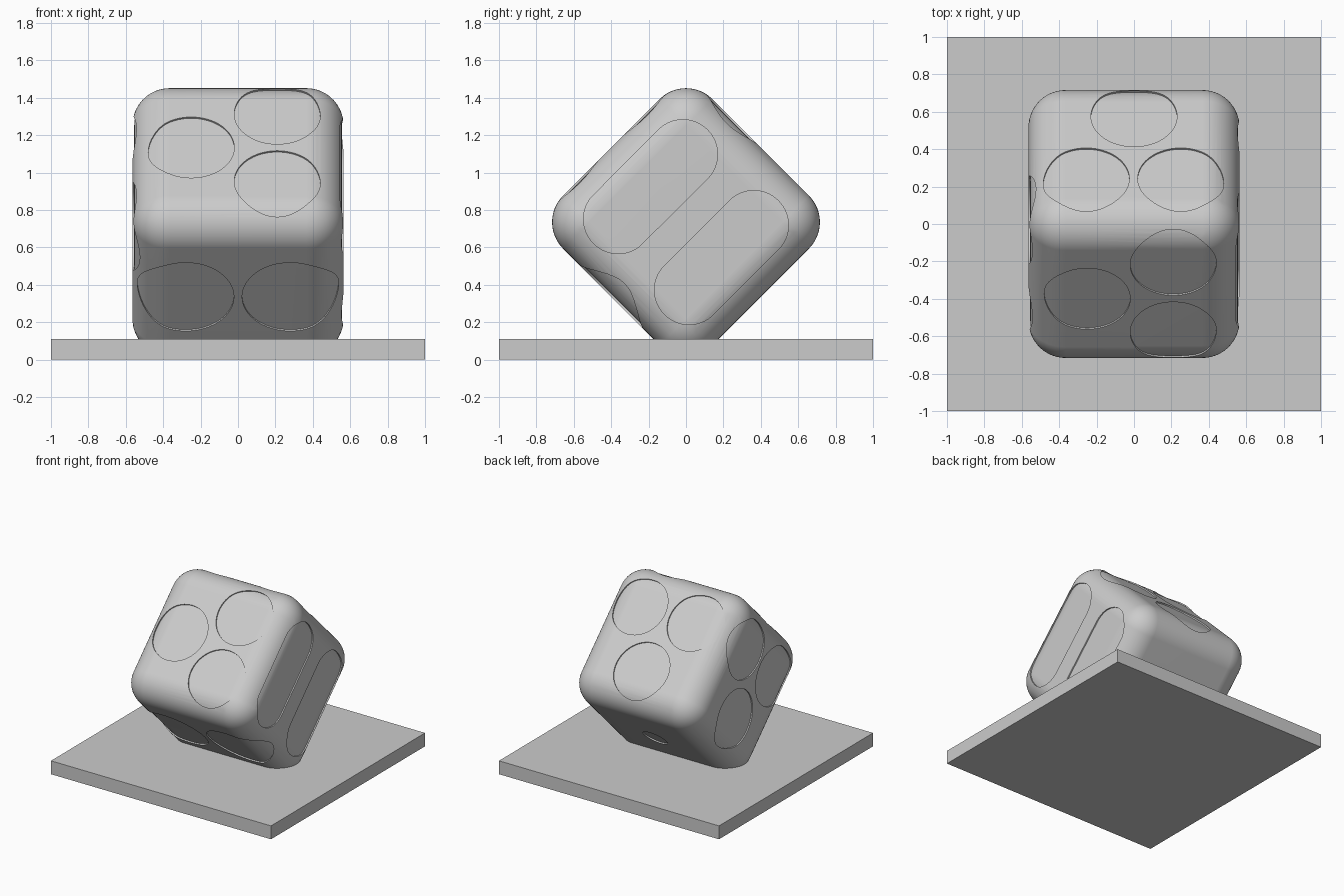
import bpy, bmesh, math
from mathutils import Vector, Matrix

old = bpy.data.objects.get("Cube")
if old:
    bpy.data.objects.remove(old, do_unlink=True)

HALF, ROUND, DEPTH = 0.565, 0.2, 0.01

grey = bpy.data.materials.new("light_grey")
grey.use_nodes = True
grey.diffuse_color = (0.6, 0.6, 0.6, 1)
grey.node_tree.nodes["Principled BSDF"].inputs["Base Color"].default_value = (0.6, 0.6, 0.6, 1)


def make_object(name, bm):
    bmesh.ops.recalc_face_normals(bm, faces=bm.faces)
    mesh = bpy.data.meshes.new(name)
    bm.to_mesh(mesh)
    bm.free()
    mesh.materials.append(grey)
    obj = bpy.data.objects.new(name, mesh)
    bpy.context.collection.objects.link(obj)
    return obj


def rounded_cube(name, half, radius):
    bm = bmesh.new()
    bmesh.ops.create_cube(bm, size=half * 2)
    bmesh.ops.bevel(bm, geom=bm.edges[:], offset=radius, segments=12,
                    profile=0.5, affect='EDGES')
    return make_object(name, bm)


def activate(obj):
    bpy.ops.object.select_all(action='DESELECT')
    obj.select_set(True)
    bpy.context.view_layer.objects.active = obj


def subtract(obj, cutter):
    mod = obj.modifiers.new("cut", 'BOOLEAN')
    mod.operation, mod.solver, mod.object = 'DIFFERENCE', 'EXACT', cutter
    mod.use_self = True
    activate(obj)
    bpy.ops.object.modifier_apply(modifier=mod.name)
    bpy.data.objects.remove(cutter, do_unlink=True)


def add_pip(bm, normal, offset, radius, stretch=0):
    """Round pip on one cube face, optionally stretched along y into a slot."""
    n = Vector(normal)
    turn = n.to_track_quat('Z', 'Y').to_matrix().to_4x4()
    made = bmesh.ops.create_cone(bm, cap_ends=True, segments=64, radius1=radius,
                                 radius2=radius, depth=0.4, matrix=turn)
    for v in made["verts"]:
        v.co.y += math.copysign(stretch, v.co.y + 0.0001)
        v.co += n * 0.6 + Vector(offset)


# Pips: three, three, two and one round ones, three on the right, two slots on the left
pips = bmesh.new()
for x, y in ((-0.25, 0), (0.21, 0.255), (0.21, -0.255)):
    add_pip(pips, (0, 0, 1), (x, y, 0), 0.23)
for x, z in ((0, -0.25), (-0.255, 0.22), (0.25, 0.22)):
    add_pip(pips, (0, 1, 0), (x, 0, z), 0.23)
for y, z in ((0.25, 0.22), (-0.25, 0.22), (0, -0.25)):
    add_pip(pips, (-1, 0, 0), (0, y, z), 0.235)
for side in (-1, 1):
    add_pip(pips, (0, -1, 0), (0.28 * side, 0, 0), 0.258)
    add_pip(pips, (1, 0, 0), (0, 0, 0.268 * side), 0.185, 0.245)
add_pip(pips, (0, 0, -1), (0, 0, 0), 0.1)
pip_cutter = make_object("pip_cutter", pips)

# Keep only a thin skin of each pip, so the recesses follow the rounded body
subtract(pip_cutter, rounded_cube("core", HALF - DEPTH, ROUND - DEPTH))
die = rounded_cube("die_body", HALF, ROUND)
subtract(die, pip_cutter)

# Stand the die on its edge
die.rotation_euler.x = math.radians(45)
die.location.z = 0.735
activate(die)
bpy.ops.object.shade_smooth_by_angle(angle=math.radians(30))
weighted = die.modifiers.new("even_shading", 'WEIGHTED_NORMAL')
weighted.keep_sharp = True

# Square base plate
plate = bmesh.new()
bmesh.ops.create_cube(plate, size=1, matrix=Matrix.Translation((0, 0, 0.055))
                      @ Matrix.Diagonal((2, 2, 0.11, 1)))
make_object("base_plate", plate)
